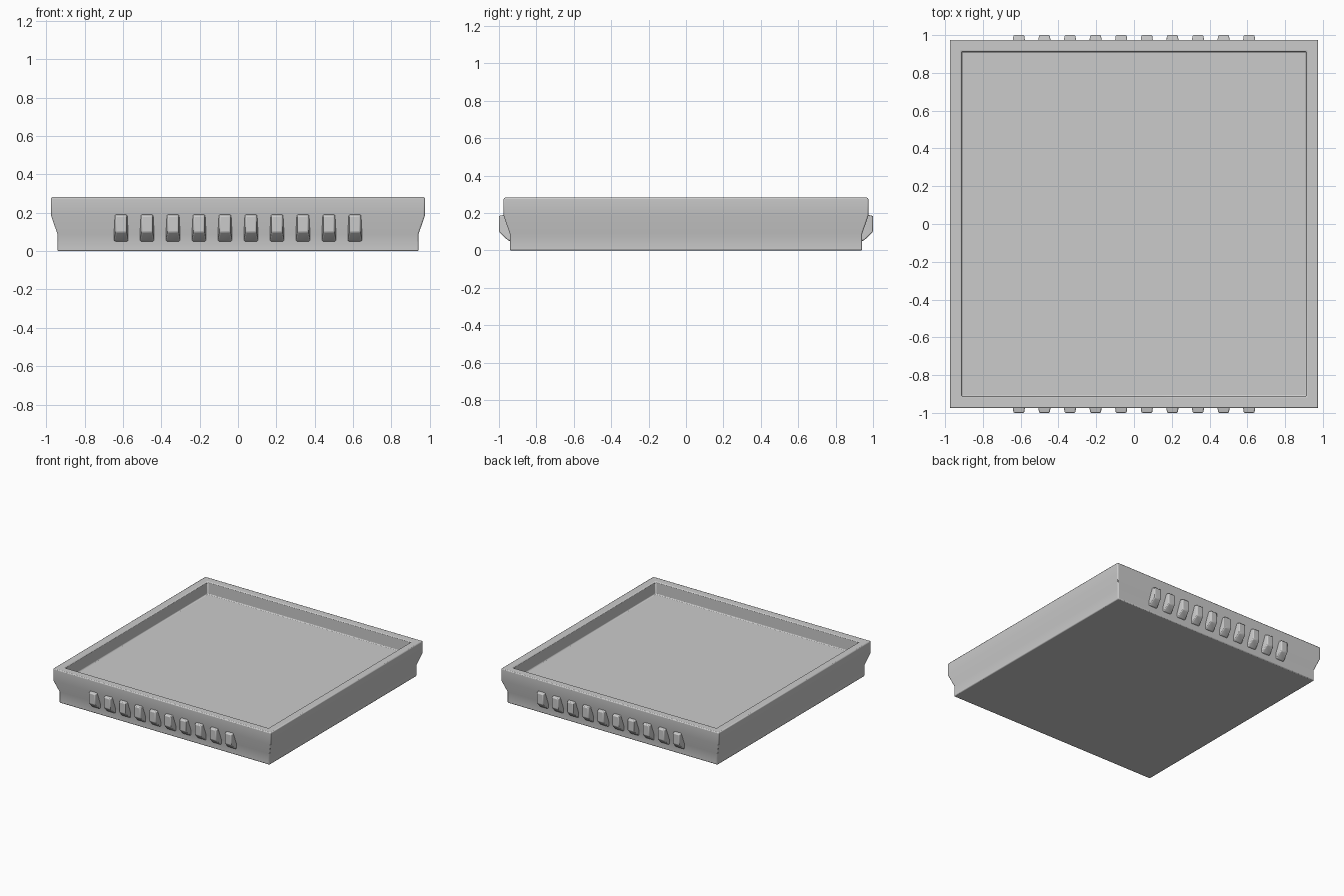
import bpy
import bmesh

cube = bpy.data.objects.get("Cube")
if cube:
    bpy.data.objects.remove(cube, do_unlink=True)

grey = bpy.data.materials.new("plain grey")
grey.use_nodes = True
colour = (0.6, 0.6, 0.6, 1)
grey.diffuse_color = colour
grey.node_tree.nodes["Principled BSDF"].inputs["Base Color"].default_value = colour


def loft(name, rings, bevel):
    """Skin a row of four-cornered rings, cap both ends and round the edges."""
    bm = bmesh.new()
    loops = [[bm.verts.new(p) for p in ring] for ring in rings]
    for a, b in zip(loops, loops[1:]):
        for i in range(4):
            j = (i + 1) % 4
            bm.faces.new((a[i], a[j], b[j], b[i]))
    bm.faces.new(loops[0])
    bm.faces.new(loops[-1])
    bmesh.ops.recalc_face_normals(bm, faces=bm.faces)
    mesh = bpy.data.meshes.new(name)
    bm.to_mesh(mesh)
    bm.free()
    mesh.materials.append(grey)
    obj = bpy.data.objects.new(name, mesh)
    bpy.context.collection.objects.link(obj)
    mod = obj.modifiers.new("soft edges", "BEVEL")
    mod.width = bevel
    mod.segments = 2
    mod.limit_method = "ANGLE"
    mod.angle_limit = 0.6
    bpy.ops.object.select_all(action="DESELECT")
    obj.select_set(True)
    bpy.context.view_layer.objects.active = obj
    bpy.ops.object.shade_smooth_by_angle(angle=0.8)
    return obj


def square(half, z):
    return [(-half, -half, z), (half, -half, z), (half, half, z), (-half, half, z)]


# Tray: flared outer wall, rim, inner wall and recessed floor
profile = [(0.942, 0), (0.942, 0.09), (0.975, 0.185), (0.975, 0.282),
           (0.912, 0.282), (0.912, 0.18)]
loft("tray", [square(h, z) for h, z in profile], 0.007)


# Grip ribs along the front and back walls
def rib_ring(x, side, y, half, low, high):
    return [(x - half, side * y, low), (x + half, side * y, low),
            (x + half, side * y, high), (x - half, side * y, high)]


for side, label in ((-1, "front"), (1, "back")):
    for i in range(10):
        x = (i - 4.5) * 0.1355
        loft(f"{label}_rib_{i + 1}",
             [rib_ring(x, side, 0.92, 0.037, 0.05, 0.195),
              rib_ring(x, side, 0.95, 0.036, 0.052, 0.195),
              rib_ring(x, side, 1.0, 0.028, 0.1, 0.185)], 0.006)
